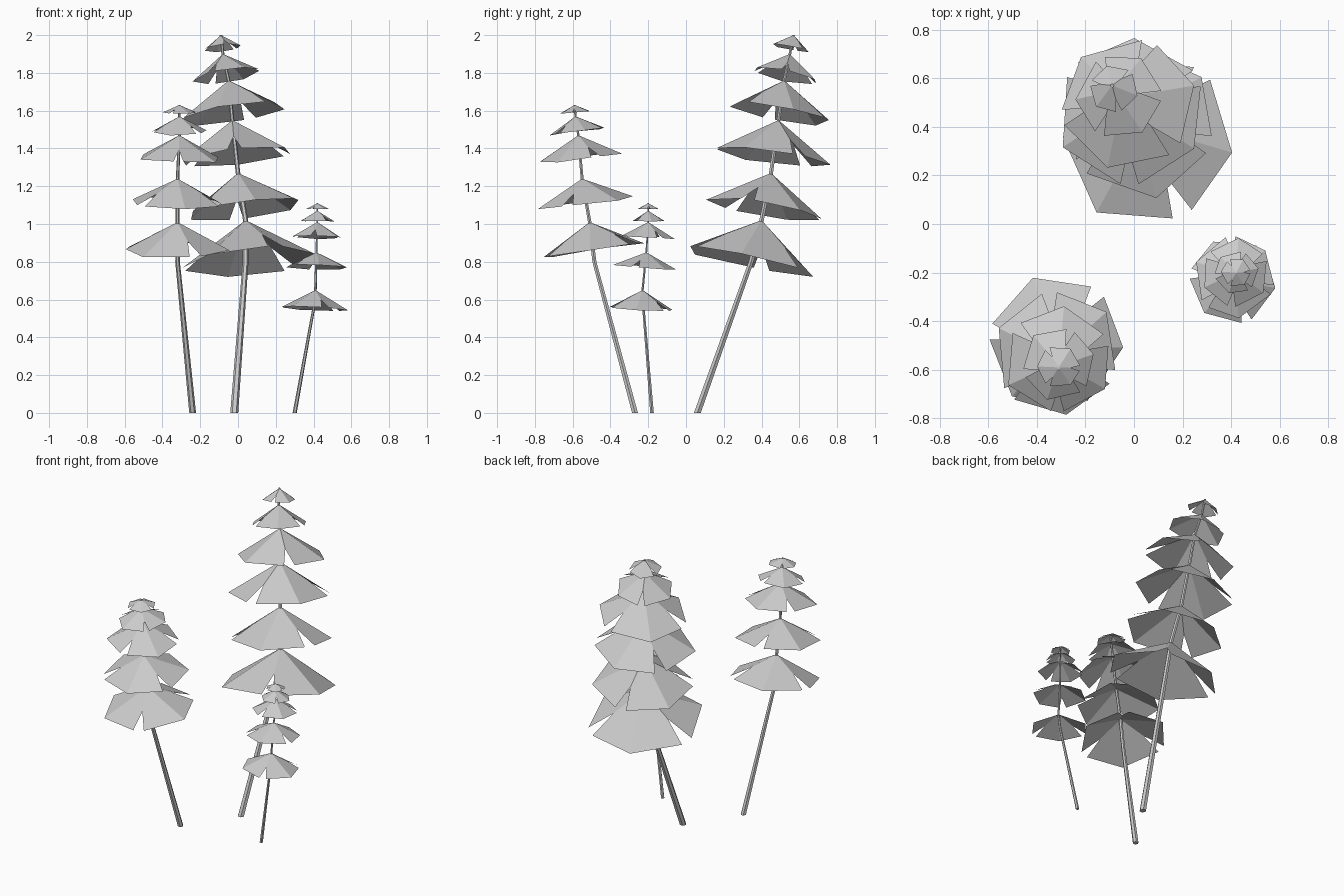
import bpy, bmesh, random
from math import radians, cos, sin, pi
from mathutils import Vector

random.seed(4)
cube = bpy.data.objects.get("Cube")
if cube:
    bpy.data.objects.remove(cube, do_unlink=True)

GREY = (0.6, 0.6, 0.6, 1)
grey = bpy.data.materials.new("plain_grey")
grey.use_nodes = True
grey.diffuse_color = GREY
grey.node_tree.nodes["Principled BSDF"].inputs["Base Color"].default_value = GREY


def finish(name, bm):
    mesh = bpy.data.meshes.new(name)
    bm.to_mesh(mesh)
    bm.free()
    mesh.materials.append(grey)
    obj = bpy.data.objects.new(name, mesh)
    bpy.context.collection.objects.link(obj)


def trunk(name, points, radius):
    """Six-sided tapering pole through the given points."""
    bm = bmesh.new()
    rings = []
    for p in points:
        r = radius * (1 - 0.65 * p.z / points[-1].z)
        rings.append([bm.verts.new(p + Vector((r * cos(k * pi / 3), r * sin(k * pi / 3), 0)))
                      for k in range(6)])
    for low, high in zip(rings, rings[1:]):
        for k in range(6):
            n = (k + 1) % 6
            bm.faces.new((low[k], low[n], high[n], high[k]))
    bm.faces.new(rings[0][::-1])
    bm.faces.new(rings[-1])
    finish(name, bm)


def canopy(name, apex, axis, radius, height, phase):
    """Open six-panel cone, split by a notch at every second ridge."""
    bm = bmesh.new()
    turn = Vector((0, 0, 1)).rotation_difference(axis)

    def point(angle, reach):
        a = radians(angle)
        local = Vector((radius * cos(a), radius * sin(a), -height)) * reach
        return bm.verts.new(apex + turn @ local)

    top = bm.verts.new(apex)
    ridges = []
    for k in range(6):
        angle = phase + 60 * k + random.uniform(-4, 4)
        if k % 2:
            inner = point(angle, 0.55)
            ridges.append(([point(angle - 7, 0.98), inner], [point(angle + 7, 0.98), inner]))
        else:
            rim = [point(angle, random.uniform(0.97, 1.05))]
            ridges.append((rim, rim))
    for k in range(6):
        start, end = ridges[k][1], ridges[(k + 1) % 6][0]
        # triangulate the panel as a fan from the apex
        bm.faces.new([top] + start[::-1] + end)
    finish(name, bm)


# Each tree: trunk radius, then path points (x, y, z, canopy radius, canopy height)
trees = {
    "tall_tree": (0.021, [
        (-0.02, 0.06, 0, 0, 0), (0.04, 0.345, 0.8, 0, 0),
        (0.04, 0.4, 1.02, 0.36, 0.23), (0, 0.45, 1.27, 0.31, 0.2),
        (-0.03, 0.49, 1.55, 0.31, 0.2), (-0.05, 0.52, 1.76, 0.28, 0.18),
        (-0.08, 0.55, 1.9, 0.18, 0.12), (-0.09, 0.57, 2, 0.1, 0.07)]),
    "middle_tree": (0.018, [
        (-0.24, -0.27, 0, 0, 0), (-0.32, -0.485, 0.8, 0, 0),
        (-0.32, -0.51, 1.01, 0.28, 0.15), (-0.32, -0.55, 1.24, 0.26, 0.13),
        (-0.31, -0.57, 1.47, 0.22, 0.12), (-0.31, -0.585, 1.57, 0.15, 0.08),
        (-0.31, -0.59, 1.63, 0.09, 0.04)]),
    "small_tree": (0.011, [
        (0.3, -0.18, 0, 0, 0), (0.4, -0.225, 0.55, 0, 0),
        (0.41, -0.23, 0.65, 0.18, 0.1), (0.415, -0.21, 0.85, 0.17, 0.08),
        (0.42, -0.2, 1.01, 0.14, 0.08), (0.42, -0.2, 1.07, 0.09, 0.055),
        (0.42, -0.2, 1.11, 0.06, 0.03)]),
}

for name, (thickness, path) in trees.items():
    points = [Vector(p[:3]) for p in path]
    trunk(name + "_trunk", points, thickness)
    for i, (*_, radius, height) in enumerate(path):
        if radius:
            ahead = points[min(i + 1, len(points) - 1)]
            axis = (ahead - points[i - 1]).normalized()
            canopy(f"{name}_canopy_{i - 1}", points[i], axis, radius, height, -8 + 47 * (i - 2))
